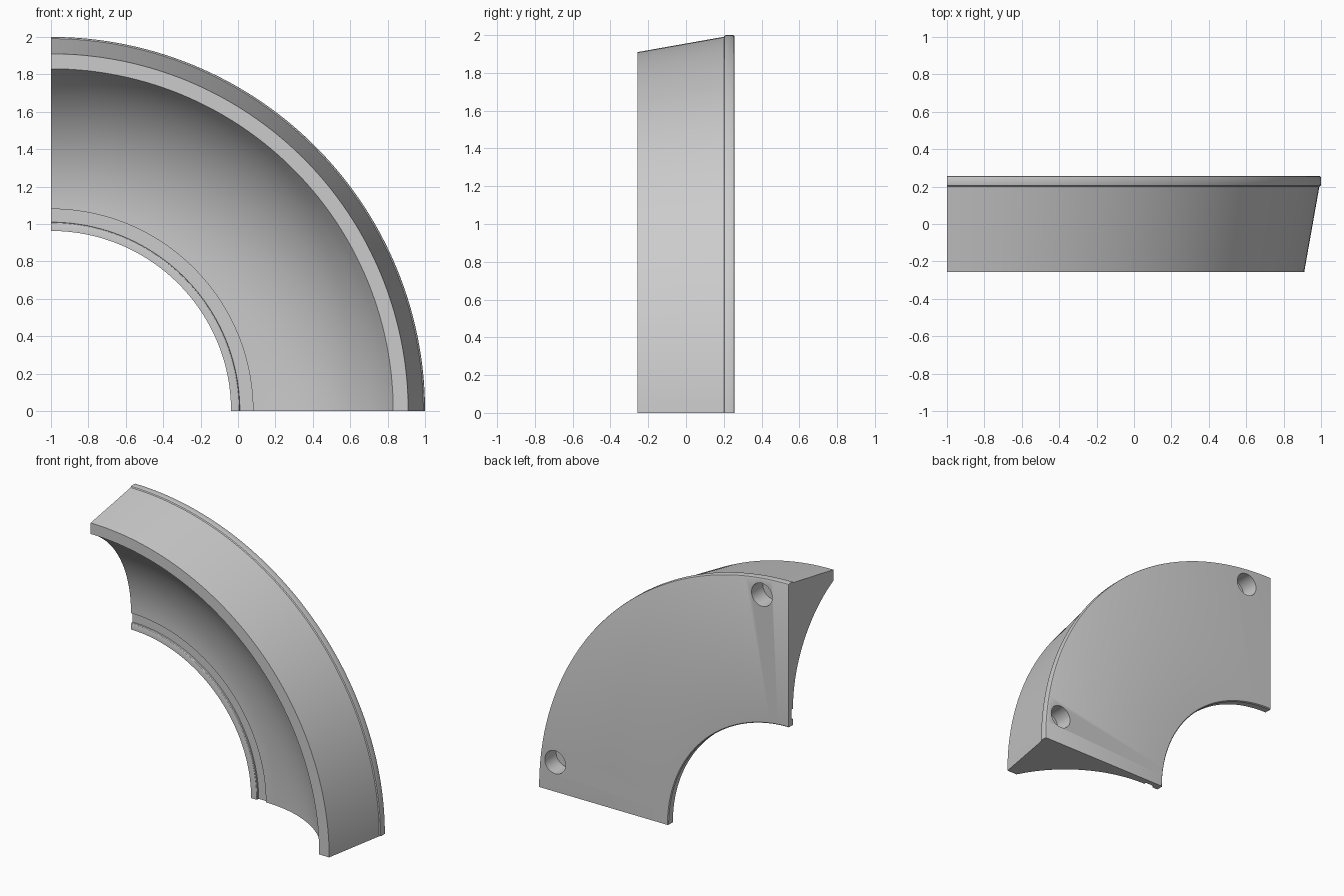
import bpy, bmesh
from math import sin, cos, pi, sqrt, radians
from mathutils import Matrix

if "Cube" in bpy.data.objects:
    bpy.data.objects.remove(bpy.data.objects["Cube"])

SEG = 72          # segments over the quarter turn
H = 0.257         # half depth
CX = -1.0         # revolve axis runs along y through x=-1, z=0


def place(r, y, a):
    return (CX + r * sin(a), y, r * cos(a))


# Cross-section (radius, y): rim, tapered outside, front lip, cove, groove, inner bead
floor_y, r0, r1 = 0.205, 1.08, 1.83
d = floor_y + H
R = ((r1 - r0) ** 2 + d * d) / (2 * d)
profile = [(1.992, H), (1.998, H - 0.003), (2.0, H - 0.009), (2.0, 0.212),
           (1.998, 0.205), (1.991, 0.2), (1.91, -H)]
N = 24
for i in range(N + 1):
    t = radians(0) + i / N
    r = r1 + (r0 - r1) * t
    profile.append((r, floor_y - R + sqrt(R * R - (r - r0) ** 2)))
profile += [(1.08, 0.222), (1.01, 0.222), (1.01, 0.21), (1.006, 0.205),
            (1.0, 0.203), (0.963, 0.203), (0.963, H - 0.006), (0.969, H)]

# Sweep the section through a quarter turn and cap the ends
bm = bmesh.new()
rings = [[bm.verts.new(place(r, y, pi / 2 * k / SEG)) for r, y in profile]
         for k in range(SEG + 1)]
n = len(profile)
for a, b in zip(rings, rings[1:]):
    for i in range(n):
        j = (i + 1) % n
        bm.faces.new((a[i], a[j], b[j], b[i]))
bm.faces.new(rings[0])
bm.faces.new(rings[-1])
bmesh.ops.recalc_face_normals(bm, faces=bm.faces)
me = bpy.data.meshes.new("quarter_cove_ring")
bm.to_mesh(me)
bm.free()
ring = bpy.data.objects.new("quarter_cove_ring", me)
bpy.context.collection.objects.link(ring)

# Two blind magnet sockets in the back face
cb = bmesh.new()
depth = 0.13
for ang in (radians(6.5), radians(83.5)):
    m = Matrix.Translation(place(1.88, H, ang)) @ Matrix.Rotation(pi / 2, 4, 'X')
    bmesh.ops.create_cone(cb, cap_ends=True, segments=40, radius1=0.083,
                          radius2=0.083, depth=2 * depth, matrix=m)
cm = bpy.data.meshes.new("socket_cutter")
cb.to_mesh(cm)
cb.free()
cutter = bpy.data.objects.new("socket_cutter", cm)
bpy.context.collection.objects.link(cutter)
cutter.hide_render = True

bpy.context.view_layer.objects.active = ring
ring.select_set(True)
mod = ring.modifiers.new("sockets", 'BOOLEAN')
mod.operation = 'DIFFERENCE'
mod.solver = 'EXACT'
mod.object = cutter
bpy.ops.object.modifier_apply(modifier=mod.name)
bpy.data.objects.remove(cutter, do_unlink=True)
bpy.ops.object.shade_smooth_by_angle(angle=radians(32))
